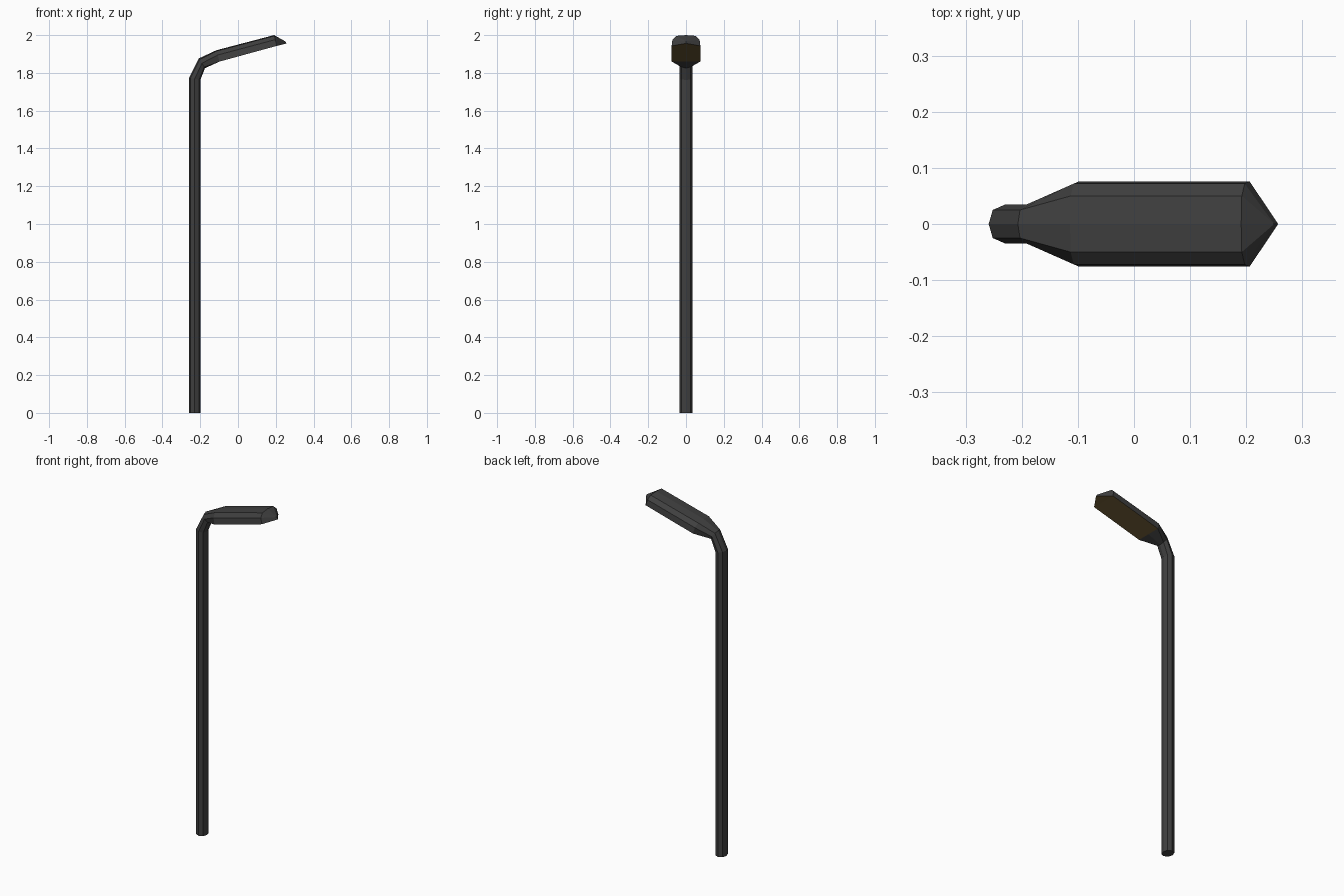
import bpy, bmesh
from mathutils import Vector

if "Cube" in bpy.data.objects:
    bpy.data.objects.remove(bpy.data.objects["Cube"])


def ring(outer, inner, ys, ts):
    """Eight-sided loop: outer spine point to inner spine point, mirrored in y."""
    a, b = Vector((outer[0], 0, outer[1])), Vector((inner[0], 0, inner[1]))
    half = [a.lerp(b, t) + Vector((0, y, 0)) for y, t in zip(ys, ts)]
    return half + [Vector((p.x, -p.y, p.z)) for p in half[-2:0:-1]]


def material(name, colour):
    m = bpy.data.materials.new(name)
    m.diffuse_color = (*colour, 1)
    m.use_nodes = True
    m.node_tree.nodes["Principled BSDF"].inputs["Base Color"].default_value = m.diffuse_color
    return m


def loft(name, rings, columns, mat, cap=False):
    bm = bmesh.new()
    vs = [[bm.verts.new(p) for p in r] for r in rings]
    for r0, r1 in zip(vs, vs[1:]):
        for i in columns:
            j = (i + 1) % 8
            bm.faces.new((r0[i], r0[j], r1[j], r1[i]))
    if cap:
        bm.faces.new(vs[0][::-1])
    bmesh.ops.remove_doubles(bm, verts=bm.verts, dist=0.0005)
    bmesh.ops.delete(bm, geom=[v for v in bm.verts if not v.link_faces], context='VERTS')
    # face direction: counter-clockwise column order may be reversed
    bm.normal_update()
    mid = sum((v.co for v in bm.verts), Vector()) / len(bm.verts)
    if name == "lens":
        if sum(f.normal.z for f in bm.faces) > 0:
            bmesh.ops.reverse_faces(bm, faces=bm.faces)
    else:
        bmesh.ops.recalc_face_normals(bm, faces=bm.faces)
        side = max(bm.faces, key=lambda f: f.calc_center_median().y)
        if side.normal.y < 0:
            bmesh.ops.reverse_faces(bm, faces=bm.faces)
    me = bpy.data.meshes.new(name)
    bm.to_mesh(me)
    bm.free()
    me.materials.append(mat)
    ob = bpy.data.objects.new(name, me)
    bpy.context.collection.objects.link(ob)
    return ob


dark = material("dark_metal", (0.05, 0.05, 0.05))
amber = material("amber_lens", (0.15, 0.10, 0.035))

# cross-sections: tube and lamp housing
tube = ((0, .025, .035, .025, 0), (0, .12, .5, .88, 1))
box = ((0, .05, .072, .076, 0), (0, .07, .42, 1, 1))

base = ring((-.259, 0), (-.199, 0), *tube)
bend = ring((-.259, 1.775), (-.199, 1.763), *tube)
neck = ring((-.207, 1.877), (-.175, 1.825), *tube)
rear = ring((-.114, 1.92), (-.098, 1.86), *box)
front = ring((.191, 2.0), (.206, 1.943), *box)
# nose: upper points meet at one tip, lower points at a second
nose = ring((.25, 1.967), (.257, 1.956), (0,) * 5, (0, 0, 0, 1, 1))

loft("pole", [base, bend, neck], range(8), dark, cap=True)
loft("neck", [neck, rear], range(8), dark)
loft("lamp_housing", [rear, front, nose], (0, 1, 2, 5, 6, 7), dark)
loft("lens", [rear, front, nose], (3, 4), amber)
